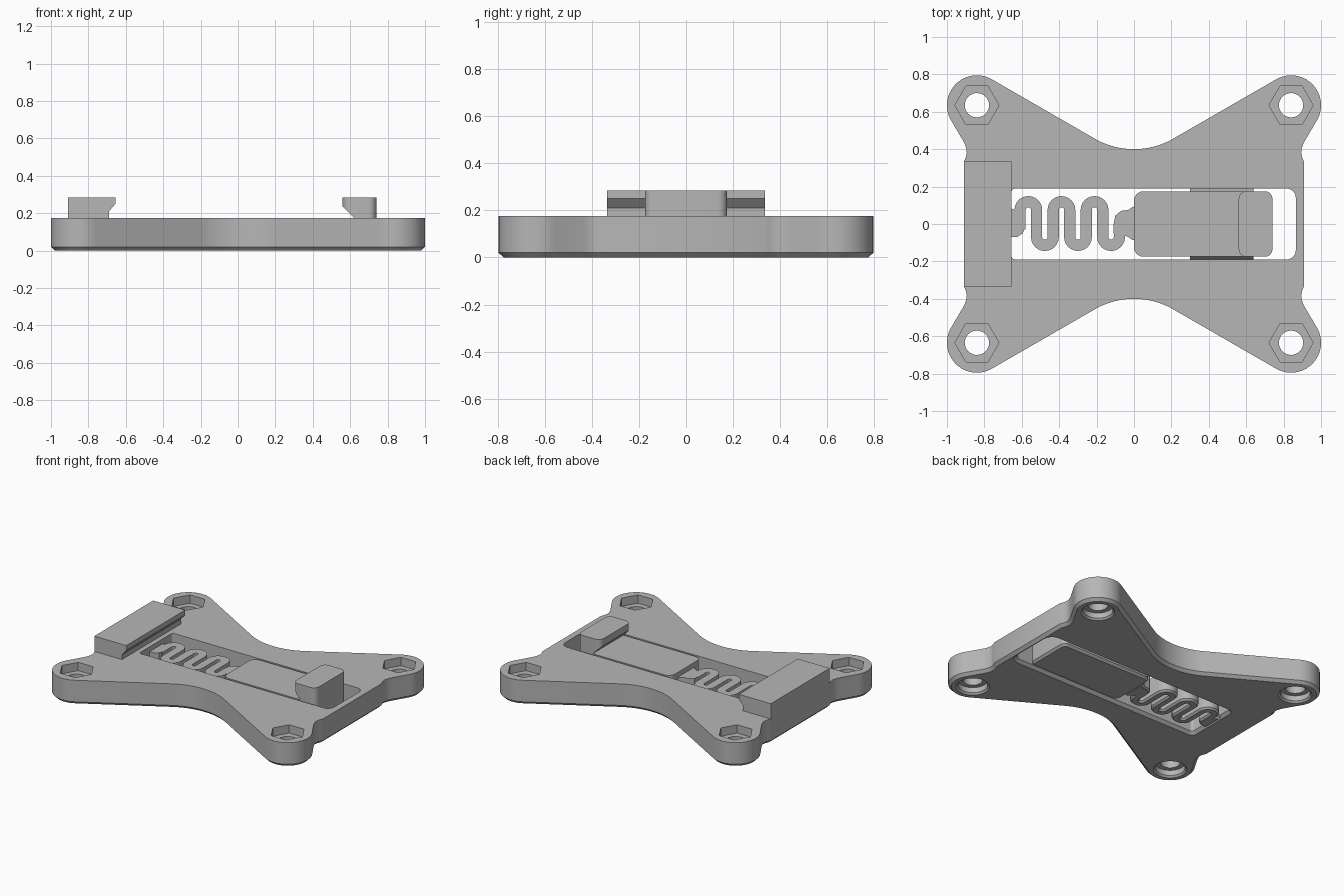
import bpy, bmesh, math
from mathutils import Vector

if "Cube" in bpy.data.objects:
    bpy.data.objects.remove(bpy.data.objects["Cube"])

grey = bpy.data.materials.new("mid_grey")
grey.use_nodes = True
colour = (0.47, 0.47, 0.47, 1)
grey.diffuse_color = colour
for node in grey.node_tree.nodes:
    if node.type == "BSDF_PRINCIPLED":
        node.inputs["Base Color"].default_value = colour

TOP, CHAMFER = 0.175, 0.02


def arc(cx, cy, r, a0, a1, n=10):
    angles = [math.radians(a0 + (a1 - a0) * i / n) for i in range(n + 1)]
    return [(cx + r * math.cos(a), cy + r * math.sin(a)) for a in angles]


def circle(cx, cy, r, n):
    return arc(cx, cy, r, 0, 360, n)[:-1]


def rounded_rect(x0, x1, y, r_left, r_right):
    return (arc(x1 - r_right, y - r_right, r_right, 0, 90, 6)
            + arc(x0 + r_left, y - r_left, r_left, 90, 180, 6)
            + arc(x0 + r_left, r_left - y, r_left, 180, 270, 6)
            + arc(x1 - r_right, r_right - y, r_right, 270, 360, 6))


def offset(points, d):
    """Grow a counter-clockwise outline by d with mitred corners."""
    pts = [Vector(p) for p in points]
    grown = []
    for i, p in enumerate(pts):
        a = (p - pts[i - 1]).normalized()
        b = (pts[(i + 1) % len(pts)] - p).normalized()
        na, nb = Vector((a.y, -a.x)), Vector((b.y, -b.x))
        grown.append(p + (na + nb) * d / (1 + na.dot(nb)))
    return grown


def finish(bm, name):
    bmesh.ops.recalc_face_normals(bm, faces=bm.faces)
    mesh = bpy.data.meshes.new(name)
    bm.to_mesh(mesh)
    bm.free()
    mesh.materials.append(grey)
    obj = bpy.data.objects.new(name, mesh)
    bpy.context.collection.objects.link(obj)
    smooth(obj)
    return obj


def smooth(obj):
    for poly in obj.data.polygons:
        poly.use_smooth = True
    obj.data.set_sharp_from_angle(angle=math.radians(25))


def skin(name, rings):
    """Join closed rings of 3D points and cap both ends."""
    bm = bmesh.new()
    loops = [[bm.verts.new(p) for p in ring] for ring in rings]
    for low, high in zip(loops, loops[1:]):
        for i in range(len(low)):
            bm.faces.new((low[i - 1], low[i], high[i], high[i - 1]))
    bm.faces.new(loops[0][::-1])
    bm.faces.new(loops[-1])
    return finish(bm, name)


def prism(name, outline, levels):
    """Upright solid; levels are (height, outline growth) pairs."""
    return skin(name, [[(p[0], p[1], z) for p in offset(outline, d)] for z, d in levels])


def side_prism(name, profile, half_width):
    """Solid with an x-z profile running along y."""
    return skin(name, [[(x, y, z) for x, z in profile] for y in (-half_width, half_width)])


def cut(obj, cutter):
    cutter.hide_render = True
    mod = obj.modifiers.new("cut", "BOOLEAN")
    mod.operation, mod.solver, mod.object = "DIFFERENCE", "EXACT", cutter
    bpy.context.view_layer.update()
    graph = bpy.context.evaluated_depsgraph_get()
    mesh = bpy.data.meshes.new_from_object(obj.evaluated_get(graph))
    obj.modifiers.clear()
    obj.data = mesh
    bpy.data.objects.remove(cutter)
    smooth(obj)


# Base plate with four rounded ears and a chamfered underside
quarter = [(0.91, 0.33), (0.9, 0.355), (0.894, 0.38), (0.897, 0.405), (0.908, 0.435)]
quarter += arc(0.84, 0.635, 0.16, -30, 120, 24) + arc(0, 0.82, 0.42, -60, -90, 10)
half = quarter + [(-x, y) for x, y in quarter[-2::-1]]
outline = half + [(-x, -y) for x, y in half]
plate = prism("base_plate", outline, [(0, -CHAMFER), (CHAMFER, 0), (TOP, 0)])

# Slot for the sliding latch, flared at the bottom
slot = rounded_rect(-0.655, 0.865, 0.19, 0.02, 0.05)
cut(plate, prism("slot_cutter", slot, [(-0.01, 0.03), (CHAMFER, 0), (0.3, 0)]))

# Screw holes: hexagonal nut pocket above, round counterbore below
for sx in (-1, 1):
    for sy in (-1, 1):
        x, y = sx * 0.84, sy * 0.635
        cut(plate, prism("hole_cutter", circle(x, y, 0.065, 32), [(-0.1, 0), (0.3, 0)]))
        cut(plate, prism("nut_cutter", circle(x, y, 0.118, 6), [(0.115, 0), (0.3, 0)]))
        cut(plate, prism("bore_cutter", circle(x, y, 0.098, 32),
                         [(-0.01, 0.022), (0.012, 0), (0.05, 0)]))

# Fixed jaw with an undercut lip
side_prism("fixed_jaw", [(-0.91, 0.17), (-0.69, 0.17), (-0.69, 0.21), (-0.655, 0.25),
                         (-0.655, 0.285), (-0.91, 0.285)], 0.335)

# Sliding latch tongue
prism("latch_tongue", rounded_rect(0, 0.74, 0.175, 0.05, 0.04),
      [(0, -0.015), (0.015, 0), (TOP, 0)])

# Latch hook with a sloped undercut
hook = prism("latch_hook", rounded_rect(0.56, 0.74, 0.175, 0.04, 0.04),
             [(0.165, 0), (0.285, 0)])
cut(hook, side_prism("hook_cutter", [(0.54, 0.255), (0.54, 0.155), (0.64, 0.155)], 0.3))

# Guide ribs on both flanks of the tongue
for side, label in ((1, "back"), (-1, "front")):
    rib = [(0.17, 0.04), (0.19, 0.075), (0.19, 0.095), (0.17, 0.13)]
    skin(label + "_guide_rib", [[(x, side * y, z) for y, z in rib] for x in (0.3, 0.64)])

# Serpentine spring swept along a winding path
SPRING_TOP, PITCH = 0.14, 0.0885
path = [(-0.6095, -0.03)]
for i in range(6):
    cx = -0.565 + PITCH * i
    if i % 2 == 0:
        path += arc(cx, 0.075, PITCH / 2, 180, 0, 12)
    else:
        path += arc(cx, -0.07, PITCH / 2, 180, 360, 12)
path += [(-0.078, -0.02)]
section = [(-0.03, SPRING_TOP), (-0.03, 0.012), (-0.018, 0),
           (0.018, 0), (0.03, 0.012), (0.03, SPRING_TOP)]
points = [Vector(p) for p in path]
rings = []
for i, p in enumerate(points):
    t = (points[min(i + 1, len(points) - 1)] - points[max(i - 1, 0)]).normalized()
    rings.append([(p.x - t.y * s, p.y + t.x * s, z) for s, z in section])
skin("spring", rings)

# Pads joining the spring to the plate and to the tongue
levels = [(0, -0.012), (0.012, 0), (SPRING_TOP, 0)]
prism("spring_anchor", [(-0.67, 0.09), (-0.67, -0.07), (-0.625, -0.07), (-0.595, -0.05),
                        (-0.58, -0.01), (-0.58, 0.06), (-0.64, 0.075)], levels)
prism("spring_neck", [(0.02, 0.1), (-0.01, 0.09), (-0.03, 0.075), (-0.07, 0.07),
                      (-0.1, 0.045), (-0.109, 0), (-0.109, -0.05), (-0.05, -0.06),
                      (-0.03, -0.07), (-0.01, -0.085), (0.02, -0.09)], levels)
